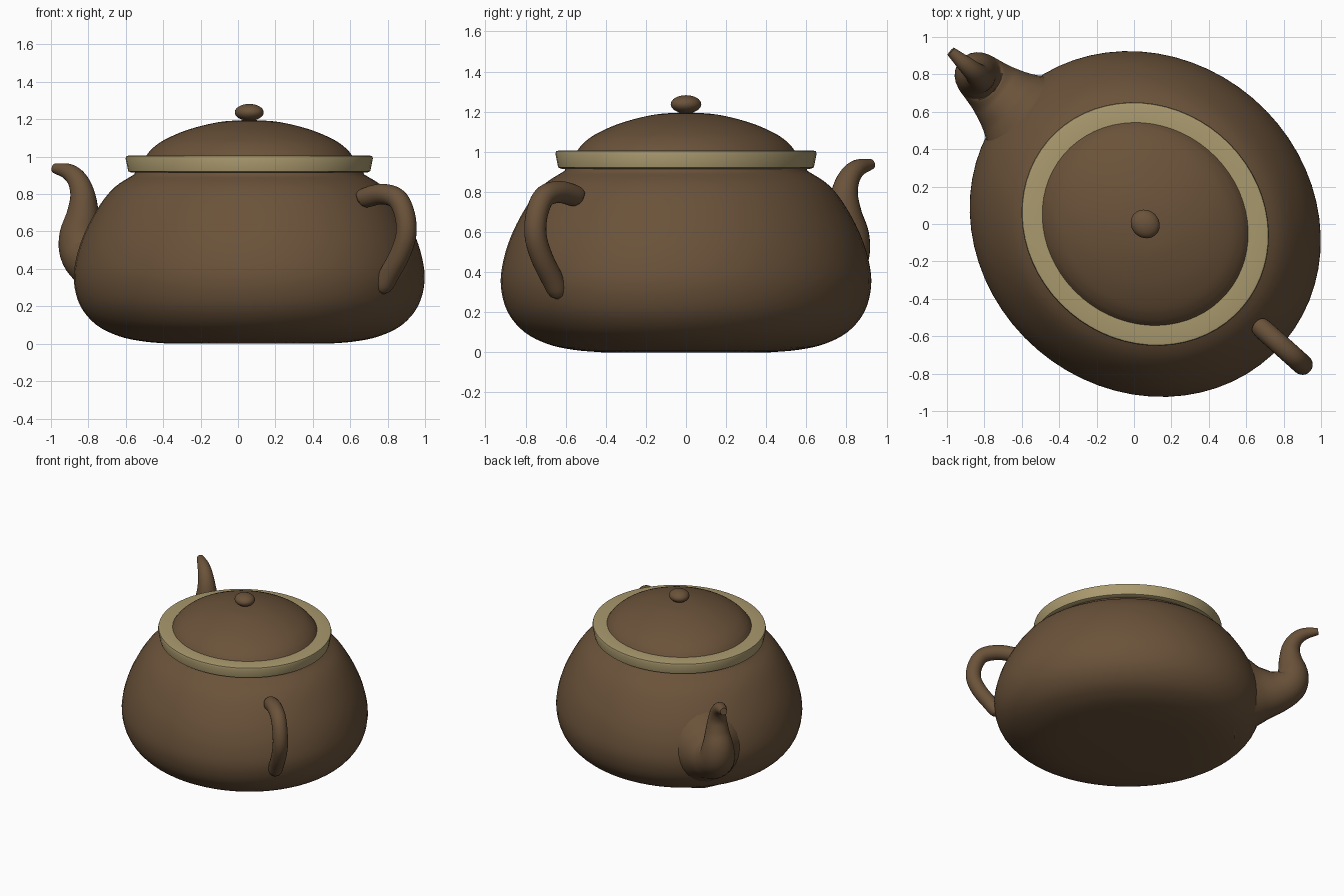
import bpy, bmesh, math
from mathutils import Vector, Matrix

cube = bpy.data.objects.get("Cube")
if cube:
    bpy.data.objects.remove(cube, do_unlink=True)

CENTRE = Vector((0.06, 0, 0))
AXIS = math.radians(-40.5)      # direction of the handle, seen from above
STRETCH = (1.048, 0.951, 1)     # the pot is slightly oval along that axis


def material(name, rgb):
    m = bpy.data.materials.new(name)
    m.use_nodes = True
    m.diffuse_color = (*rgb, 1)
    bsdf = m.node_tree.nodes["Principled BSDF"]
    bsdf.inputs["Base Color"].default_value = (*rgb, 1)
    bsdf.inputs["Roughness"].default_value = 0.7
    return m


BROWN = material("brown clay", (0.145, 0.085, 0.042))
TAN = material("tan glaze", (0.40, 0.32, 0.155))


def smooth_points(pts, steps):
    """Catmull-Rom interpolation through points of any dimension."""
    pts = [Vector(p) for p in pts]
    ext = [2 * pts[0] - pts[1]] + pts + [2 * pts[-1] - pts[-2]]
    out = []
    for a, b, c, d in zip(ext, ext[1:], ext[2:], ext[3:]):
        for i in range(steps):
            t = i / steps
            out.append(0.5 * (2 * b + (c - a) * t + (2 * a - 5 * b + 4 * c - d) * t**2
                              + (3 * b - a - 3 * c + d) * t**3))
    return out + [pts[-1]]


def build(name, rings, mat, angle=40, cyclic=False):
    """Skin a list of rings into one closed object."""
    bm = bmesh.new()
    rows = [[bm.verts.new(p) for p in ring] for ring in rings]
    n = len(rows[0])
    pairs = list(zip(rows, rows[1:])) + ([(rows[-1], rows[0])] if cyclic else [])
    for low, high in pairs:
        for i in range(n):
            j = (i + 1) % n
            bm.faces.new((low[i], low[j], high[j], high[i]))
    if not cyclic:
        bm.faces.new(rows[0][::-1])
        bm.faces.new(rows[-1])
    bmesh.ops.recalc_face_normals(bm, faces=bm.faces)
    me = bpy.data.meshes.new(name)
    bm.to_mesh(me)
    bm.free()
    me.materials.append(mat)
    ob = bpy.data.objects.new(name, me)
    bpy.context.collection.objects.link(ob)
    bpy.ops.object.select_all(action='DESELECT')
    ob.select_set(True)
    bpy.context.view_layer.objects.active = ob
    bpy.ops.object.shade_smooth_by_angle(angle=math.radians(angle))
    return ob


def revolve(name, profile, mat, sides=64, **kw):
    """Turn a (radius, height) profile, stretched to the oval plan."""
    place = Matrix.Translation(CENTRE) @ Matrix.Rotation(AXIS, 4, 'Z') @ Matrix.Diagonal((*STRETCH, 1))
    turn = [2 * math.pi * i / sides for i in range(sides)]
    rings = [[place @ Vector((r * math.cos(a), r * math.sin(a), z)) for a in turn]
             for r, z in profile]
    return build(name, rings, mat, **kw)


def tube(name, path, angle, mat, steps=6, sides=24):
    """Sweep a circle along (distance, height, radius) in an upright plane."""
    out = Vector((math.cos(angle), math.sin(angle), 0))
    side = Vector((-math.sin(angle), math.cos(angle), 0))
    pts = smooth_points(path, steps)
    rings = []
    for i, p in enumerate(pts):
        a, b = pts[max(i - 1, 0)], pts[min(i + 1, len(pts) - 1)]
        du, dz = b.x - a.x, b.y - a.y
        length = math.hypot(du, dz)
        normal = out * (-dz / length) + Vector((0, 0, du / length))
        c = CENTRE + out * p.x + Vector((0, 0, p.y))
        turn = [2 * math.pi * k / sides for k in range(sides)]
        rings.append([c + p.z * (side * math.cos(t) + normal * math.sin(t)) for t in turn])
    return build(name, rings, mat)


# Pot body
body_curve = [(0.42, 0), (0.56, 0.012), (0.69, 0.04), (0.81, 0.1), (0.895, 0.2), (0.93, 0.33),
              (0.917, 0.46), (0.87, 0.6), (0.79, 0.745), (0.71, 0.84), (0.61, 0.905)]
body = [(0.001, 0)] + smooth_points(body_curve, 4) + [(0.6, 0.93), (0.001, 0.93)]
revolve("pot_body", body, BROWN)

# Rim ring
rim = [(0.54, 0.915), (0.625, 0.915), (0.642, 0.922), (0.656, 0.99),
       (0.652, 1.003), (0.64, 1.006), (0.54, 1.006)]
revolve("rim", rim, TAN, cyclic=True)

# Domed lid
dome = smooth_points([(0.547, 1.005), (0.515, 1.043), (0.45, 1.09), (0.325, 1.144),
                      (0.16, 1.185), (0.002, 1.197)], 4)
revolve("lid", [(0.545, 0.98)] + dome, BROWN)

# Knob: a squashed ball
ball = [math.pi * (i / 16 - 0.5) for i in range(17)]
knob = [(max(0.077 * math.cos(t), 0.0005), 1.237 + 0.045 * math.sin(t)) for t in ball]
revolve("knob", knob, BROWN, sides=32)

# Handle with rounded ends
handle = [(0.80, 0.765, 0.02), (0.815, 0.772, 0.045), (0.84, 0.782, 0.054), (0.953, 0.80, 0.055),
          (1.06, 0.775, 0.055), (1.115, 0.69, 0.055), (1.125, 0.583, 0.055), (1.08, 0.476, 0.055),
          (1.0, 0.365, 0.054), (0.968, 0.315, 0.05), (0.957, 0.285, 0.038), (0.953, 0.268, 0.012)]
tube("handle", handle, math.radians(-41.8), BROWN)

# Spout, flared at the pot and curling outwards at the tip
spout = [(0.78, 0.41, 0.36), (0.88, 0.41, 0.27), (0.98, 0.415, 0.20), (1.09, 0.435, 0.155),
         (1.18, 0.49, 0.132), (1.205, 0.58, 0.115), (1.19, 0.69, 0.088), (1.19, 0.79, 0.068),
         (1.225, 0.87, 0.055), (1.29, 0.918, 0.044), (1.39, 0.938, 0.026)]
tube("spout", spout, math.radians(138.4), BROWN)
